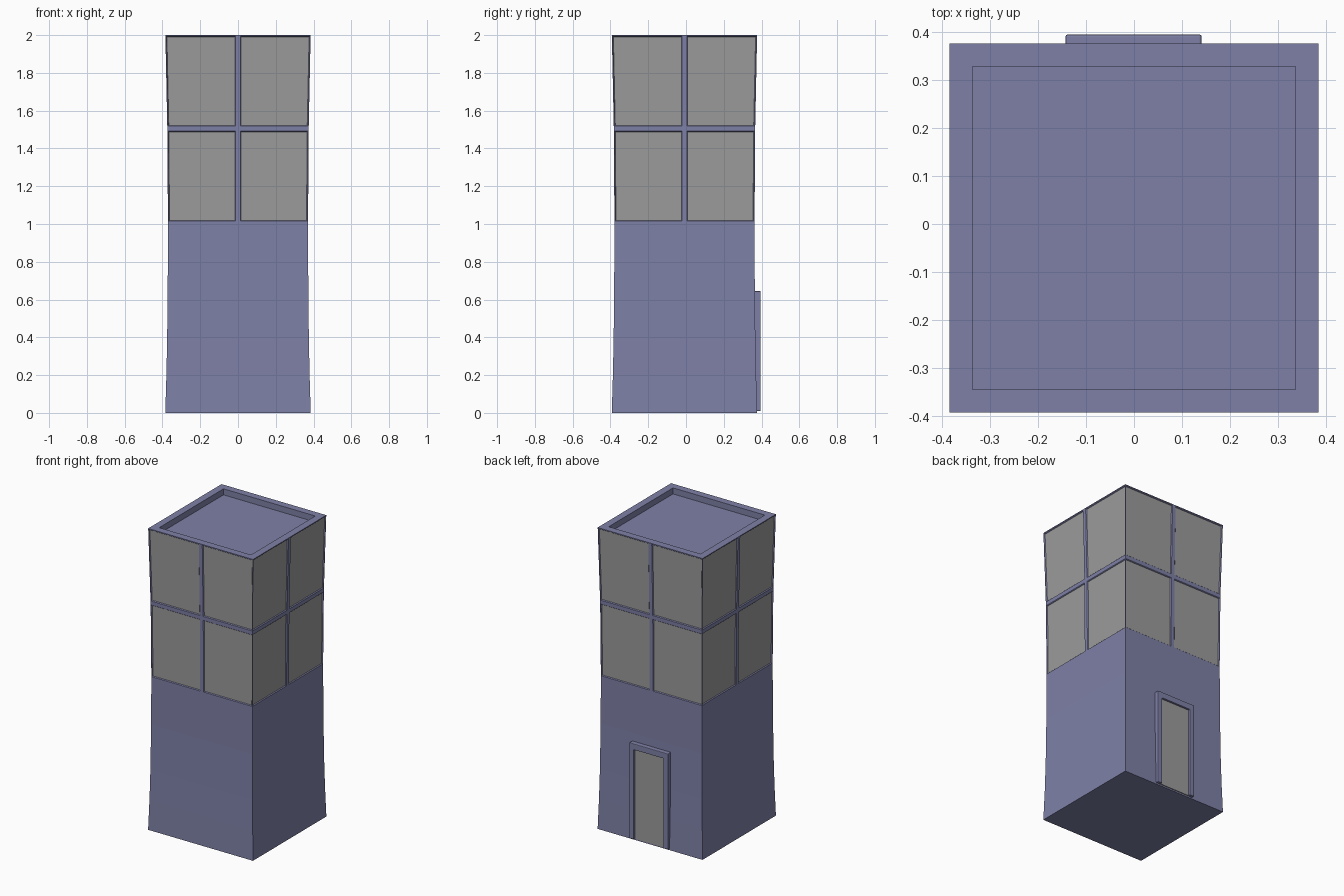
import bpy, bmesh, math
from mathutils import Vector, Matrix

if "Cube" in bpy.data.objects:
    bpy.data.objects.remove(bpy.data.objects["Cube"])

SHIFT = Vector((0, -0.008, 0))


def material(name, rgb):
    m = bpy.data.materials.new(name)
    m.diffuse_color = (*rgb, 1)
    m.use_nodes = True
    m.node_tree.nodes["Principled BSDF"].inputs["Base Color"].default_value = m.diffuse_color
    return m


blue = material("blue_wall", (0.21, 0.217, 0.385))
grey = material("grey_pane", (0.33, 0.33, 0.33))


def finish(bm, name, mat):
    me = bpy.data.meshes.new(name)
    bm.to_mesh(me)
    bm.free()
    ob = bpy.data.objects.new(name, me)
    bpy.context.collection.objects.link(ob)
    me.materials.append(mat)
    return ob


def prism(name, outline, y0, y1, mat):
    """Extrude an x-z outline along y."""
    bm = bmesh.new()
    f = bm.faces.new([bm.verts.new((x, y0, z)) for x, z in outline])
    ext = bmesh.ops.extrude_face_region(bm, geom=[f])["geom"]
    bmesh.ops.translate(bm, vec=(0, y1 - y0, 0),
                        verts=[g for g in ext if isinstance(g, bmesh.types.BMVert)])
    bmesh.ops.recalc_face_normals(bm, faces=bm.faces)
    return finish(bm, name, mat)


# tower shell: waisted square loft, (height, half width);
# the last two rings turn in and down to sink the roof behind a parapet
profile = [(0, .385), (.2, .379), (.4, .375), (.7, .372), (1.015, .371),
           (1.492, .374), (1.518, .3745), (1.994, .3845), (2, .385),
           (2, .337), (1.96, .337)]
WINDOW_ROWS = (4, 6)
bm = bmesh.new()
rings = []
for z, w in profile:
    ring = []
    for k in range(4):
        rot = Matrix.Rotation(k * math.pi / 2, 3, 'Z')
        for x in (-w, -w + .004, -.012, .012, w - .004):
            ring.append(bm.verts.new(rot @ Vector((x, -w, z)) + SHIFT))
    rings.append(ring)
windows = []
n = len(rings[0])
for r, (a, b) in enumerate(zip(rings, rings[1:])):
    for i in range(n):
        j = (i + 1) % n
        f = bm.faces.new((a[i], a[j], b[j], b[i]))
        if r in WINDOW_ROWS and i % 5 in (1, 3):
            windows.append(f)
bm.faces.new(rings[0][::-1])
bm.faces.new(rings[-1])
bm.normal_update()

# stepped recess around each window, panes split off as their own part
bmesh.ops.inset_individual(bm, faces=windows, thickness=.003, depth=-.002)
bmesh.ops.inset_individual(bm, faces=windows, thickness=.003, depth=-.004)
panes = bmesh.new()
for f in windows:
    panes.faces.new([panes.verts.new(v.co) for v in f.verts])
bmesh.ops.delete(bm, geom=windows, context='FACES_ONLY')
finish(bm, "tower_body", blue)
finish(panes, "window_panes", grey)

# back door: softened surround and leaf
frame = prism("door_frame", [(-.143, .01), (-.143, .645), (.141, .645), (.141, .01),
                             (.108, .01), (.108, .605), (-.108, .605), (-.108, .01)],
              .35, .395, blue)
bev = frame.modifiers.new("soft_edges", 'BEVEL')
bev.width = .004
bev.segments = 2
prism("door_panel", [(-.108, .01), (.108, .01), (.108, .605), (-.108, .605)],
      .35, .382, grey)
